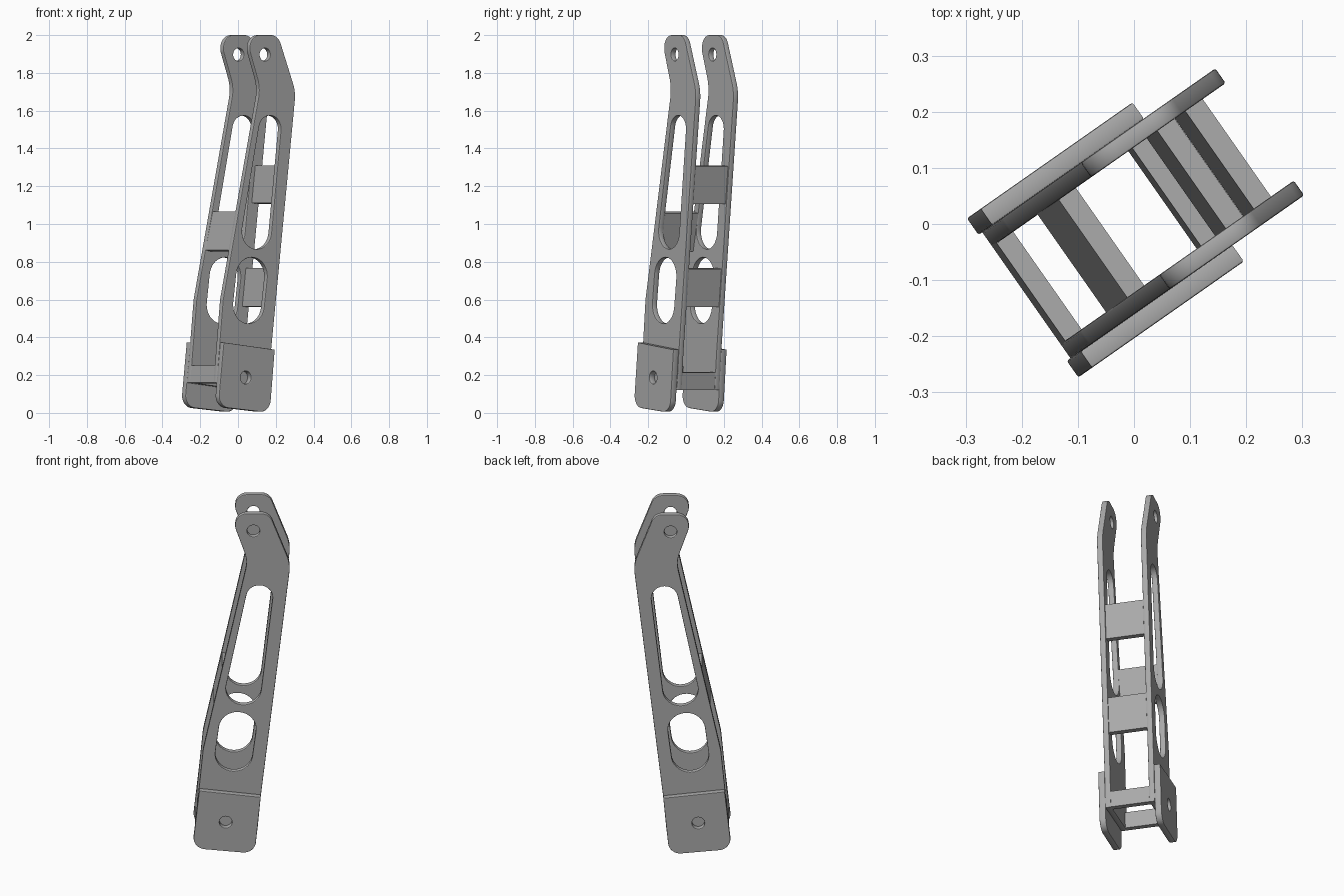
import bpy
from math import cos, sin, tan, radians, atan2, asin, hypot, pi
from mathutils import Matrix, Vector

if "Cube" in bpy.data.objects:
    bpy.data.objects.remove(bpy.data.objects["Cube"], do_unlink=True)

grey = bpy.data.materials.new("plain grey")
grey.use_nodes = True
colour = (0.4, 0.4, 0.4, 1)
grey.diffuse_color = colour
grey.node_tree.nodes["Principled BSDF"].inputs["Base Color"].default_value = colour

# Frame of the arm: profiles lie in (u, z) and are extruded along v
TURN = radians(35)
U = Vector((cos(TURN), sin(TURN), 0))
V = Vector((-sin(TURN), cos(TURN), 0))
MID = 0.006


def rounded(corners, steps=8):
    """Counter-clockwise outline with each (u, z, radius) corner rounded."""
    pts = []
    for i, (x, y, r) in enumerate(corners):
        p = Vector((x, y))
        if r == 0:
            pts.append(p)
            continue
        a = (Vector(corners[i - 1][:2]) - p).normalized()
        b = (Vector(corners[(i + 1) % len(corners)][:2]) - p).normalized()
        half = a.angle(b) / 2
        centre = p + (a + b).normalized() * (r / sin(half))
        start = p + a * (r / tan(half)) - centre
        end = p + b * (r / tan(half)) - centre
        sweep = start.angle_signed(end)
        for k in range(steps + 1):
            pts.append(centre + Matrix.Rotation(-sweep * k / steps, 2) @ start)
    return pts


def slot(u0, z0, r0, u1, z1, r1, steps=20):
    """Tapered slot: the hull of a lower and an upper circle, clockwise."""
    d = hypot(u1 - u0, z1 - z0)
    up = atan2(z1 - z0, u1 - u0)
    side = pi / 2 + asin((r1 - r0) / d)
    pts = []
    for u, z, r, begin, span in ((u1, z1, r1, up - side, 2 * side),
                                 (u0, z0, r0, up + side, 2 * pi - 2 * side)):
        for k in range(steps + 1):
            a = begin + span * k / steps
            pts.append(Vector((u + r * cos(a), z + r * sin(a))))
    return pts[::-1]


def circle(u, z, r, n=28):
    return [Vector((u + r * cos(2 * pi * k / n), z - r * sin(2 * pi * k / n)))
            for k in range(n)]


def extrude(name, loops, v0, v1, edge=0.0):
    """Solid from an outline and its holes, between two v positions."""
    curve = bpy.data.curves.new(name, "CURVE")
    curve.dimensions = "2D"
    curve.fill_mode = "BOTH"
    curve.extrude = abs(v1 - v0) / 2 - edge
    curve.bevel_depth = edge
    curve.bevel_resolution = 1
    curve.offset = -edge
    for loop in loops:
        s = curve.splines.new("POLY")
        s.points.add(len(loop) - 1)
        for point, p in zip(s.points, loop):
            point.co = (p.x, p.y, 0, 1)
        s.use_cyclic_u = True
    ob = bpy.data.objects.new(name, curve)
    bpy.context.collection.objects.link(ob)
    place = Matrix((U, (0, 0, 1), -V)).transposed().to_4x4()
    place.translation = V * (MID + (v0 + v1) / 2)
    ob.matrix_world = place
    curve.materials.append(grey)
    bpy.ops.object.select_all(action="DESELECT")
    ob.select_set(True)
    bpy.context.view_layer.objects.active = ob
    bpy.ops.object.convert(target="MESH")
    bpy.ops.object.shade_smooth_by_angle(angle=radians(35))
    return ob


# Side plate: bent head, long tapering body, two slots and a pin hole
plate = [
    rounded([(-0.23, 0.16, 0), (0.104, 0.12, 0), (0.123, 0.33, 0),
             (0.282, 1.70, 0.2), (0.168, 2.0, 0.065), (-0.015, 2.0, 0.065),
             (-0.015, 1.915, 0.06), (0.052, 1.72, 0.2),
             (-0.188, 0.6, 0.2), (-0.21, 0.37, 0)]),
    slot(0.03, 0.962, 0.095, 0.115, 1.503, 0.071),
    slot(-0.022, 0.573, 0.1, -0.003, 0.723, 0.1),
    circle(0.083, 1.897, 0.034),
]

# Foot plate: rounded lower corners and a pin hole
foot = [
    rounded([(-0.245, 0.032, 0.065), (0.09, 0.0, 0.065),
             (0.122, 0.335, 0), (-0.208, 0.373, 0)]),
    circle(-0.066, 0.187, 0.034),
]

for side, sign in (("front", -1), ("back", 1)):
    extrude(side + "_side_plate", plate, sign * 0.106, sign * 0.138, 0.004)
    extrude(side + "_foot_plate", foot, sign * 0.137, sign * 0.173, 0.004)


# Cross bars: slabs lying along the plate edges, thickness measured inward
def bar(name, low, high, inward, reach):
    a, b = Vector(low), Vector(high)
    d = (b - a).normalized()
    n = Vector((d.y, -d.x)) * inward
    loop = [a, a + n, b + n, b]
    if inward < 0:
        loop.reverse()
    extrude(name, [loop], -reach, reach)


bar("upper_cross_bar", (0.205, 1.107), (0.228, 1.305), -0.038, 0.108)
bar("middle_cross_bar", (0.144, 0.56), (0.167, 0.762), -0.038, 0.108)
bar("inner_cross_bar", (-0.131, 0.862), (-0.085, 1.065), 0.038, 0.108)
bar("lower_right_bar", (0.102, 0.122), (0.111, 0.213), -0.036, 0.138)
bar("lower_left_bar", (-0.23, 0.16), (-0.22, 0.25), 0.036, 0.138)
